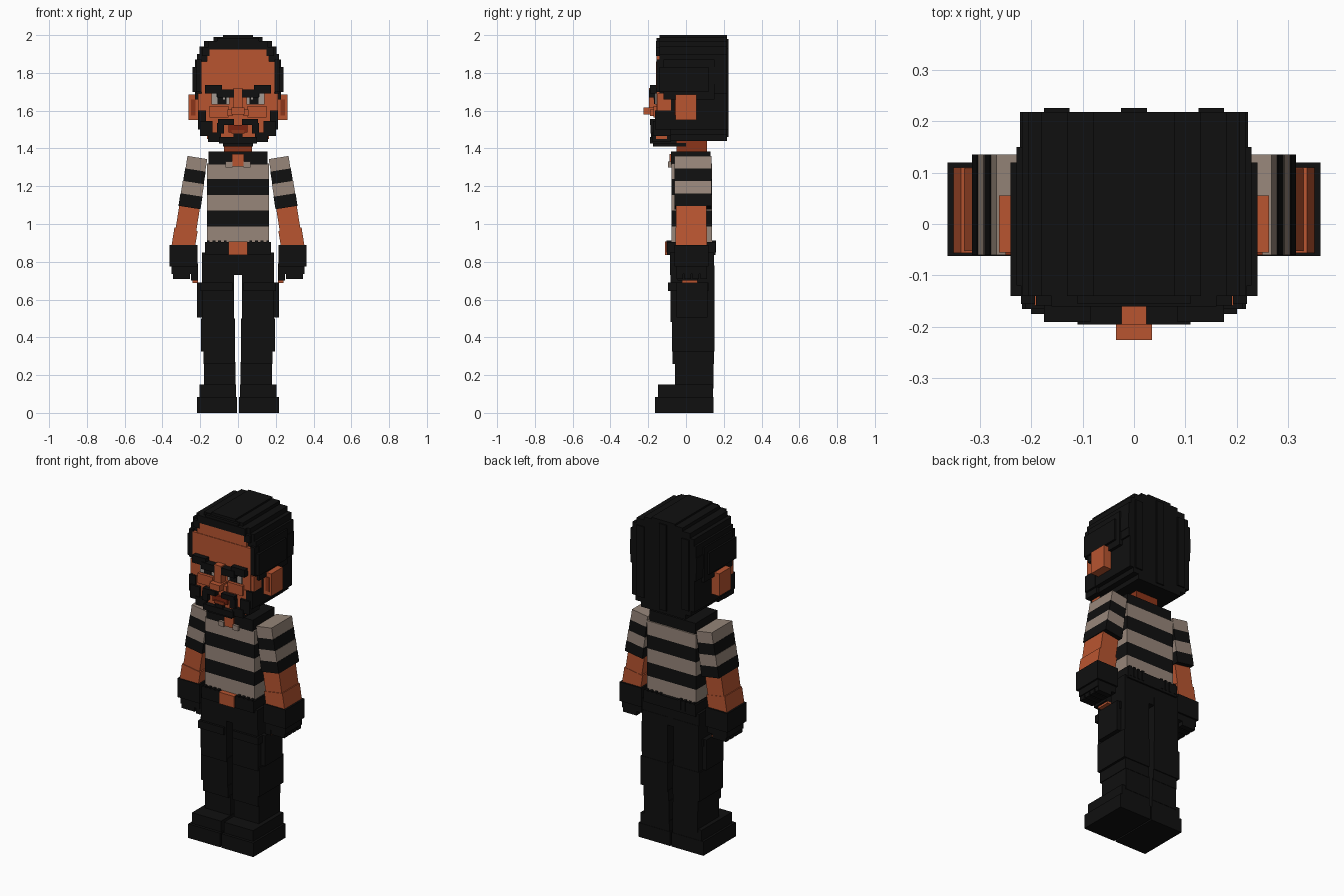
import bpy
import bmesh
import math
from mathutils import Matrix, Vector

cube = bpy.data.objects.get("Cube")
if cube:
    bpy.data.objects.remove(cube, do_unlink=True)


def make_material(name, colour):
    mat = bpy.data.materials.new(name)
    mat.use_nodes = True
    mat.diffuse_color = (*colour, 1)
    mat.node_tree.nodes["Principled BSDF"].inputs["Base Color"].default_value = (*colour, 1)
    return mat


black = make_material("black", (0.005, 0.005, 0.005))
skin = make_material("skin", (0.48, 0.09, 0.03))
rust = make_material("dark skin", (0.26, 0.035, 0.01))
lip = make_material("lip red", (0.2, 0.017, 0.005))
cloth = make_material("light cloth", (0.31, 0.24, 0.195))
eye_grey = make_material("eye grey", (0.36, 0.32, 0.29))


def box(name, mat, x, y, z, frame=None, side=1):
    """Box from three ranges; side -1 reflects it across x = 0."""
    lo, hi = Vector((x[0], y[0], z[0])), Vector((x[1], y[1], z[1]))
    place = Matrix.Translation((lo + hi) / 2) @ Matrix.Diagonal((hi - lo).to_4d())
    place = Matrix.Diagonal((side, 1, 1, 1)) @ (frame or Matrix()) @ place
    bm = bmesh.new()
    bmesh.ops.create_cube(bm, size=1)
    bm.transform(place)
    bmesh.ops.recalc_face_normals(bm, faces=bm.faces)
    mesh = bpy.data.meshes.new(name)
    bm.to_mesh(mesh)
    bm.free()
    mesh.materials.append(mat)
    obj = bpy.data.objects.new(name, mesh)
    bpy.context.collection.objects.link(obj)
    return obj


def centred(name, mat, half, y, z):
    return box(name, mat, (-half, half), y, z)


def pair(name, mat, x, y, z, frame=None):
    for label, side in (("left_", 1), ("right_", -1)):
        box(label + name, mat, x, y, z, frame, side)


# Hair: stepped layers from nape to crown
level = 1.44
for top, half in ((1.47, .15), (1.5, .185), (1.69, .21), (1.74, .22), (1.83, .222),
                  (1.9, .218), (1.94, .205), (1.97, .18), (1.99, .13), (2, .08)):
    centred("hair_layer", black, half, (-.14, .218), (level, top))
    level = top
pair("hair_bulge", black, (.2, .24), (-.14, .12), (1.7, 1.83))
pair("hair_side", black, (.18, .228), (-.12, .15), (1.66, 1.87))
pair("hair_back_ridge", black, (.125, .175), (.2, .225), (1.5, 1.93))
centred("hair_middle_ridge", black, .025, (.2, .225), (1.46, 1.98))
centred("fringe", black, .16, (-.16, -.1), (1.925, 1.97))
centred("fringe_top", black, .11, (-.155, -.1), (1.96, 1.985))
pair("fringe_corner", black, (.15, .19), (-.158, -.1), (1.89, 1.935))
pair("temple_hair", black, (.192, .22), (-.155, -.1), (1.7, 1.87))

# Face: stepped skin slabs
centred("lower_face", skin, .165, (-.16, -.1), (1.45, 1.6))
centred("middle_face", skin, .193, (-.155, -.1), (1.53, 1.75))
centred("forehead", skin, .193, (-.158, -.1), (1.72, 1.86))
centred("upper_forehead", skin, .165, (-.155, -.1), (1.86, 1.93))
pair("cheekbone", skin, (.15, .2125), (-.15, -.08), (1.6, 1.69))
pair("cheek", skin, (.05, .15), (-.172, -.14), (1.565, 1.625))
pair("ear", skin, (.2, .262), (-.055, .055), (1.55, 1.685))
pair("ear_hollow", rust, (.225, .25), (-.06, -.05), (1.575, 1.66))

# Eyes, brows and nose
pair("eye", eye_grey, (.045, .14), (-.165, -.15), (1.632, 1.69))
pair("eye_lid", black, (.06, .115), (-.168, -.15), (1.672, 1.69))
pair("pupil", black, (.062, .108), (-.169, -.15), (1.636, 1.682))
pair("eye_glint", eye_grey, (.07, .08), (-.171, -.16), (1.66, 1.67))
pair("outer_brow", black, (.085, .175), (-.19, -.14), (1.69, 1.735))
pair("inner_brow", black, (.022, .11), (-.195, -.14), (1.67, 1.712))
centred("nose_bridge", skin, .024, (-.195, -.14), (1.59, 1.72))
centred("nose_tip", skin, .035, (-.225, -.14), (1.58, 1.617))
pair("nostril", skin, (.03, .055), (-.19, -.14), (1.572, 1.605))

# Beard and mouth
pair("sideburn", black, (.17, .212), (-.165, -.08), (1.5, 1.6))
pair("jaw_beard", black, (.135, .2), (-.175, -.08), (1.465, 1.545))
pair("lower_jaw_beard", black, (.09, .16), (-.18, -.08), (1.435, 1.485))
pair("moustache", black, (.02, .105), (-.19, -.14), (1.525, 1.555))
pair("moustache_end", black, (.075, .11), (-.187, -.14), (1.48, 1.535))
centred("mouth", lip, .05, (-.175, -.14), (1.485, 1.525))
centred("lower_lip", rust, .035, (-.182, -.14), (1.48, 1.497))
centred("lip_beard", black, .025, (-.185, -.14), (1.455, 1.48))
centred("chin_beard", black, .1, (-.19, -.05), (1.425, 1.46))
centred("chin_underside", black, .08, (-.175, 0), (1.41, 1.43))

# Neck and collar
centred("neck", rust, .075, (-.05, .11), (1.35, 1.45))
centred("collar", black, .155, (-.08, .13), (1.315, 1.385))
centred("open_neck", skin, .032, (-.088, -.06), (1.305, 1.37))
pair("collar_tip", cloth, (.03, .065), (-.095, -.06), (1.3, 1.33))

# Striped shirt body
level = 1.32
for index in range(5):
    mat = black if index % 2 else cloth
    centred("shirt_stripe", mat, .165, (-.078, .138), (level - .083, level))
    level -= .083

# Arms: slanted sleeves and forearms
slant = Matrix.Translation((.215, 0, 1.352)) @ Matrix.Rotation(math.radians(-9), 4, "Y")
level = 0
for index in range(4):
    mat = black if index % 2 else cloth
    width = .053 + .002 * index
    pair("sleeve_stripe", mat, (-width, width), (-.06, .135), (level - .067, level), slant)
    level -= .067
pair("forearm", skin, (-.055, .055), (-.052, .108), (-.4, level), slant)
pair("wrist", skin, (-.062, .062), (-.056, .11), (-.48, -.385), slant)

# Gloves and fingers
pair("glove", black, (.215, .362), (-.062, .12), (.775, .89))
pair("glove_knuckles", black, (.222, .352), (-.05, .11), (.735, .78))
for index in range(4):
    front = -.05 + .042 * index
    pair("finger", black, (.255, .345), (front, front + .034), (.71, .78))
pair("thumb", black, (.212, .25), (-.045, .06), (.7, .79))
pair("thumb_tip", skin, (.212, .24), (-.02, .06), (.688, .702))

# Belt with buckle and ragged hem
centred("belt", black, .175, (-.1, .157), (.835, .905))
centred("buckle", skin, .05, (-.11, -.08), (.837, .907))
for index in range(4):
    inner = .06 + .03 * index
    pair("belt_loop", black, (inner, inner + .015), (-.103, .16), (.85, .912))

# Trousers
centred("hips", black, .19, (-.085, .148), (.73, .85))
pair("thigh", black, (.02, .19), (-.082, .15), (.48, .78))
pair("thigh_front_fold", black, (.03, .2), (-.095, .12), (.645, .69))
pair("thigh_pocket", black, (.18, .217), (-.05, .115), (.505, .69))
pair("knee", black, (.017, .197), (-.075, .152), (.325, .5))
pair("shin", black, (.015, .183), (-.072, .147), (.26, .335))
pair("ankle", black, (.012, .18), (-.057, .145), (.13, .27))

# Boots
pair("boot_upper", black, (.01, .205), (-.148, .143), (.08, .15))
pair("boot_sole", black, (.005, .218), (-.165, .145), (0, .085))
